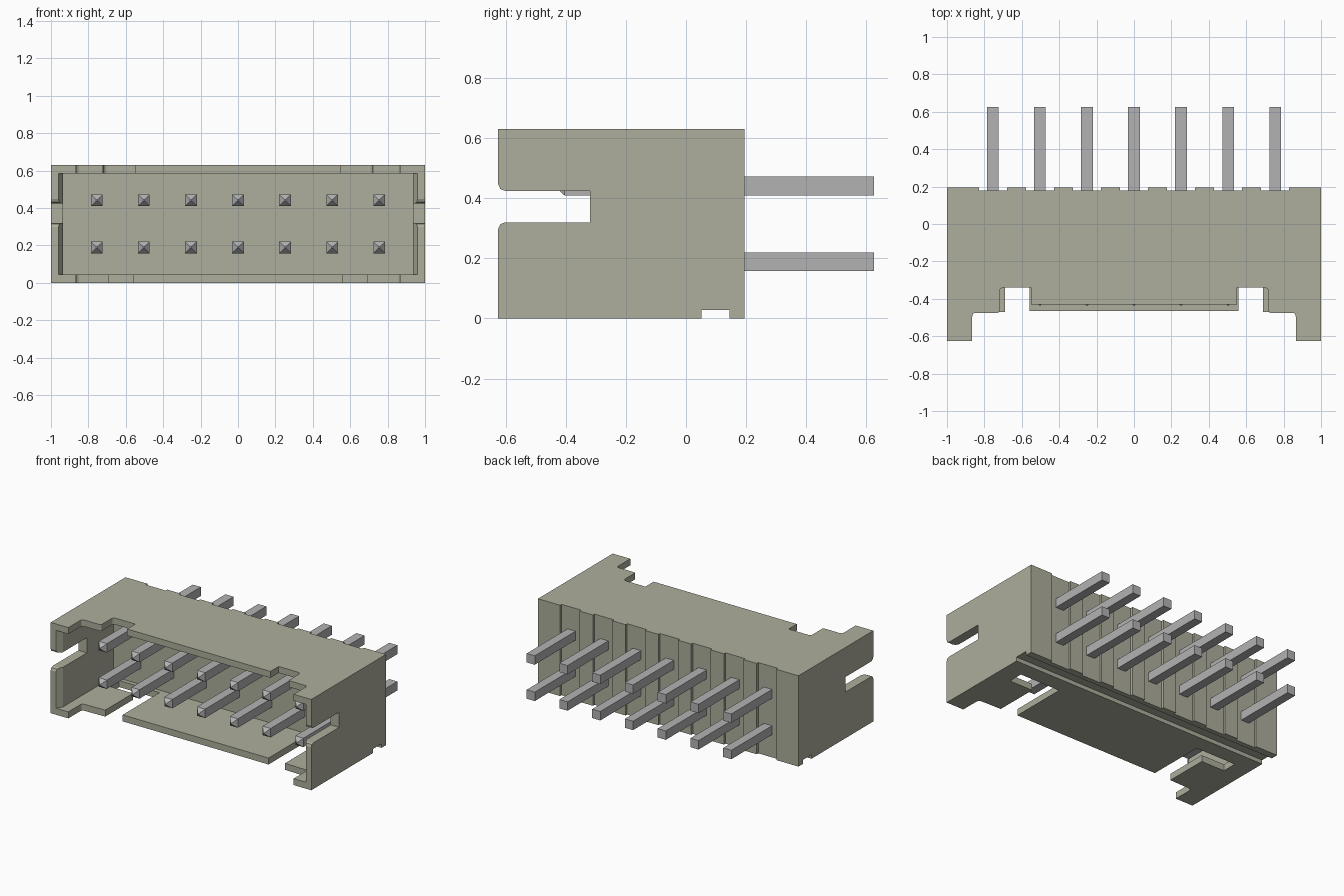
import bpy, bmesh

old = bpy.data.objects.get("Cube")
if old:
    bpy.data.objects.remove(old, do_unlink=True)


def material(name, rgb):
    m = bpy.data.materials.new(name)
    m.use_nodes = True
    m.diffuse_color = (*rgb, 1)
    m.node_tree.nodes["Principled BSDF"].inputs["Base Color"].default_value = (*rgb, 1)
    return m


PLASTIC = material("beige_grey_plastic", (0.42, 0.425, 0.335))
METAL = material("pin_metal", (0.45, 0.45, 0.455))


def finish(bm, name, mat):
    bmesh.ops.recalc_face_normals(bm, faces=bm.faces)
    mesh = bpy.data.meshes.new(name)
    bm.to_mesh(mesh)
    bm.free()
    mesh.materials.append(mat)
    ob = bpy.data.objects.new(name, mesh)
    bpy.context.collection.objects.link(ob)
    return ob


def rounded(points):
    """Points are (u, v) or (u, v, r); a given r rounds that corner."""
    out = []
    n = len(points)
    for i, p in enumerate(points):
        if len(p) == 2:
            out.append(p)
            continue
        ends = []
        for q in (points[i - 1], points[(i + 1) % n]):
            du, dv = q[0] - p[0], q[1] - p[1]
            k = p[2] / (du * du + dv * dv) ** 0.5
            ends.append((p[0] + du * k, p[1] + dv * k))
        for t in (0, 0.25, 0.5, 0.75, 1):
            out.append(tuple((1 - t) ** 2 * ends[0][j] + 2 * t * (1 - t) * p[j]
                             + t * t * ends[1][j] for j in (0, 1)))
    return out


def prism(name, points, axis, lo, hi, mat=PLASTIC):
    """Extrude a profile along x (profile in y, z) or z (profile in x, y)."""
    bm = bmesh.new()
    place = (lambda u, v, w: (w, u, v)) if axis == "x" else (lambda u, v, w: (u, v, w))
    face = bm.faces.new([bm.verts.new(place(*p, lo)) for p in rounded(points)])
    top = bmesh.ops.extrude_face_region(bm, geom=[face])["geom"]
    shift = place(0, 0, hi - lo)
    bmesh.ops.translate(bm, vec=shift, verts=[g for g in top if isinstance(g, bmesh.types.BMVert)])
    return finish(bm, name, mat)


def mirror_x(points):
    return points + [(-p[0], *p[1:]) for p in reversed(points)]


def box_profile(u0, u1, v0, v1):
    return [(u0, v0), (u1, v0), (u1, v1), (u0, v1)]


FRONT, BACK, CAVITY, HEIGHT, WALL = -0.625, 0.195, -0.03, 0.63, 0.045
PITCH = 0.2515
columns = [PITCH * i for i in range(-3, 4)]

# Housing block
housing = prism("housing", box_profile(-1, 1, FRONT, BACK), "z", 0, HEIGHT)

# Open cavity with a slightly flared mouth
cutters = [prism("cavity_cutter", mirror_x([
    (0.96, -0.7), (0.96, FRONT), (0.935, -0.585), (0.935, CAVITY)]),
    "z", WALL, HEIGHT - WALL)]

# Stepped front edge of the roof
cutters.append(prism("roof_edge_cutter", mirror_x([
    (0.865, -0.7), (0.865, -0.475, 0.02), (0.72, -0.475, 0.012), (0.72, -0.34, 0.025),
    (0.55, -0.34), (0.55, -0.43)]), "z", 0.5, 0.7))

# Stepped front edge of the floor, with L-shaped slots beside the tongue
cutters.append(prism("floor_edge_cutter", mirror_x([
    (0.865, -0.7), (0.865, -0.475, 0.02), (0.69, -0.47), (0.69, -0.165),
    (0.87, -0.165), (0.87, -0.06), (0.56, -0.06), (0.56, -0.465)]), "z", -0.1, 0.12))

# Notches in both side walls, rounded at the mouth
cutters.append(prism("side_notch_cutter", [
    (-0.7, 0.298), (FRONT, 0.298), (-0.618, 0.314), (-0.602, 0.32), (-0.32, 0.32),
    (-0.32, 0.425), (-0.602, 0.425), (-0.618, 0.431), (FRONT, 0.447), (-0.7, 0.447)],
    "x", -1.1, 1.1))

# Groove under the back edge
cutters.append(prism("underside_groove_cutter", box_profile(0.052, 0.145, -0.1, 0.028),
                     "x", -1.1, 1.1))

# Shallow upright grooves in the back, one per pin column
for x in columns:
    cutters.append(prism("back_groove_cutter", box_profile(x - 0.075, x + 0.075, 0.178, 0.3),
                         "z", -0.1, 0.8))

# Apply the cuts and remove the cutters
bpy.context.view_layer.objects.active = housing
for c in cutters:
    c.hide_render = True
    mod = housing.modifiers.new("cut", "BOOLEAN")
    mod.operation = "DIFFERENCE"
    mod.solver = "EXACT"
    mod.object = c
    bpy.ops.object.modifier_apply(modifier=mod.name)
    bpy.data.objects.remove(c, do_unlink=True)


# Square pins with pointed front ends
def pin(name, x, z):
    bm = bmesh.new()
    rings = []
    for y, h in ((-0.435, 0.004), (-0.405, 0.031), (0.625, 0.031)):
        rings.append([bm.verts.new((x + sx * h, y, z + sz * h))
                      for sx, sz in ((-1, -1), (1, -1), (1, 1), (-1, 1))])
    for a, b in zip(rings, rings[1:]):
        for i in range(4):
            j = (i + 1) % 4
            bm.faces.new((a[i], a[j], b[j], b[i]))
    bm.faces.new(rings[0])
    bm.faces.new(rings[-1])
    return finish(bm, name, METAL)


for row, z in (("lower", 0.189), ("upper", 0.441)):
    for i, x in enumerate(columns):
        pin(f"{row}_pin_{i + 1}", x, z)
